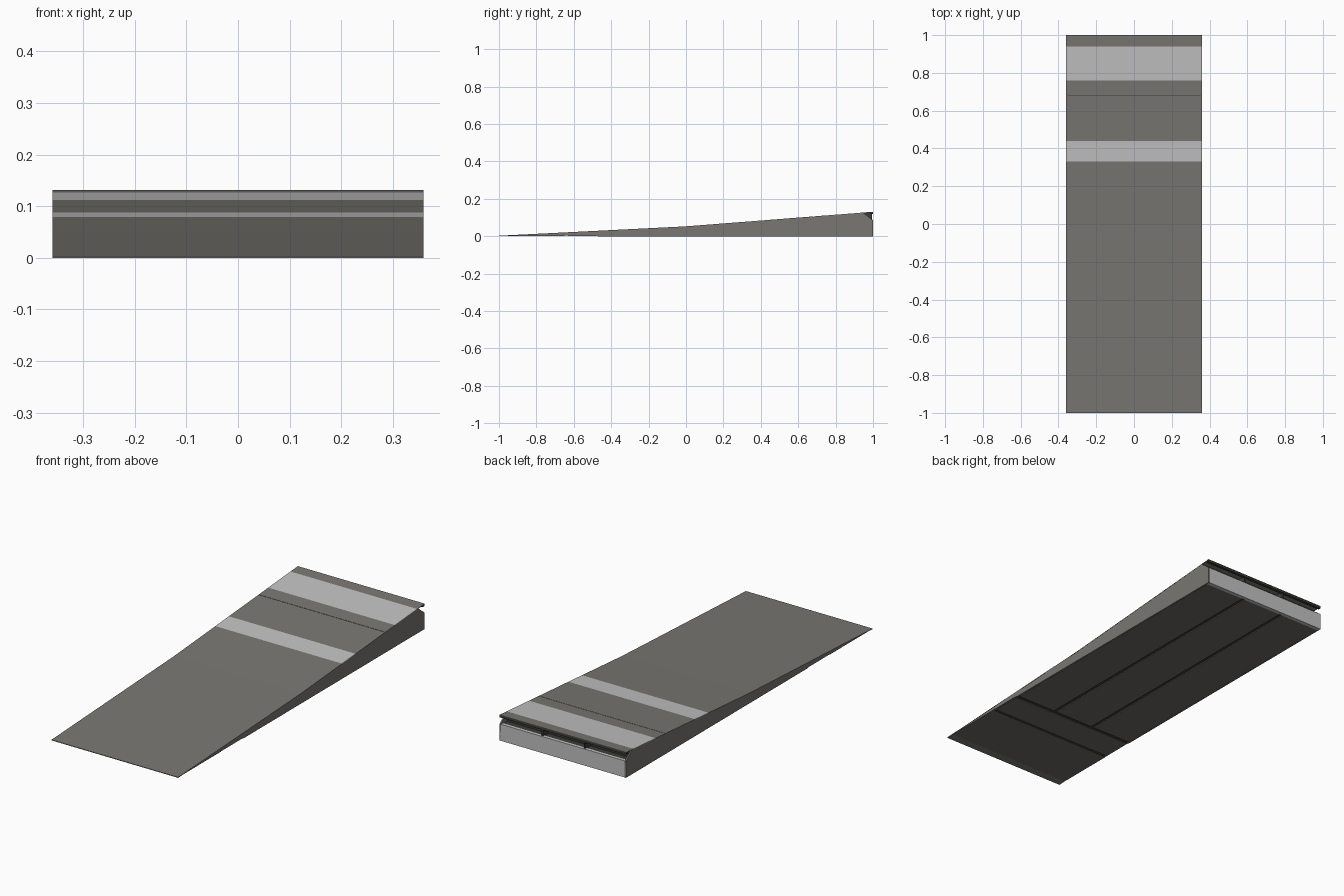
import bpy, bmesh

if "Cube" in bpy.data.objects:
    bpy.data.objects.remove(bpy.data.objects["Cube"])

W = 0.36          # half width


def material(name, rgb):
    m = bpy.data.materials.new(name)
    m.diffuse_color = (*rgb, 1)
    m.use_nodes = True
    m.node_tree.nodes["Principled BSDF"].inputs["Base Color"].default_value = m.diffuse_color
    return m


GREY = material("warm grey", (0.19, 0.185, 0.17))
LIGHT = material("light grey", (0.54, 0.54, 0.54))
DARK = material("dark grey", (0.045, 0.045, 0.04))
UNDER = material("underside grey", (0.16, 0.15, 0.14))


def top(y):
    """Height of the two-slope deck surface."""
    return 0.053 + (0.05 if y < 0 else 0.078) * y


def extrude(name, profile, x0, x1, mat):
    """Extrude a (y, z) outline along x."""
    bm = bmesh.new()
    a = [bm.verts.new((x0, y, z)) for y, z in profile]
    b = [bm.verts.new((x1, y, z)) for y, z in profile]
    bm.faces.new(a)
    bm.faces.new(b[::-1])
    n = len(a)
    for i in range(n):
        bm.faces.new((a[i], b[i], b[(i + 1) % n], a[(i + 1) % n]))
    bmesh.ops.recalc_face_normals(bm, faces=bm.faces)
    me = bpy.data.meshes.new(name)
    bm.to_mesh(me)
    bm.free()
    me.materials.append(mat)
    ob = bpy.data.objects.new(name, me)
    bpy.context.collection.objects.link(ob)
    return ob


def box(name, x0, x1, y0, y1, z0, z1, mat):
    return extrude(name, [(y0, z0), (y1, z0), (y1, z1), (y0, z1)], x0, x1, mat)


# deck panels, with painted light bands
T = 0.003
bands = [(-1, 0, GREY), (0, 0.33, GREY), (0.33, 0.44, LIGHT), (0.44, 0.68, GREY),
         (0.682, 0.76, GREY), (0.76, 0.94, LIGHT), (0.94, 1, GREY)]
for i, (y0, y1, mat) in enumerate(bands):
    t0, t1 = top(y0), top(y1)
    extrude(f"deck_panel_{i + 1}", [(y0, t0 - T), (y1, t1 - T), (y1, t1), (y0, t0)], -W, W, mat)

# dark core, set back at the rear slot
G = 0.004
extrude("core", [(-0.93, G), (0.98, G), (0.98, 0.082), (0.95, 0.082), (0.95, top(0.95) - T),
                 (0, top(0) - T), (-0.93, top(-0.93) - T)], -W + 0.008, W - 0.008, DARK)

# side walls, notched at the rear
for s, side in ((-1, "left"), (1, "right")):
    extrude(side + "_side_wall", [(-0.93, 0.003), (-0.48, 0.003), (-0.47, 0), (1, 0), (1, 0.085),
                                  (0.95, top(0.95) - T), (0, top(0) - T), (-0.93, top(-0.93) - T)],
            s * (W - 0.008), s * (W - 0.0005), GREY)

# rear panel and slot details
box("rear_panel", -W + 0.001, W - 0.001, 0.98, 1, 0, 0.085, LIGHT)
box("deck_rear_lip", -W + 0.001, W - 0.001, 0.985, 0.999, 0.118, 0.128, DARK)
for s in (-1, 1):
    box("slot_bracket", s * 0.12 - 0.004, s * 0.12 + 0.004, 0.95, 0.995, 0.08, 0.126, DARK)

# underside plates with grooves between them
box("nose_plate", -W, W, -1, -0.65, 0.002, 0.003, UNDER)
box("cross_plate", -W + 0.008, W - 0.008, -0.63, -0.48, 0.001, G, UNDER)
for i in range(3):
    x = -0.24 + 0.24 * i
    box(f"base_plate_{i + 1}", x - 0.111, x + 0.111, -0.46, 0.98, 0, G, UNDER)
